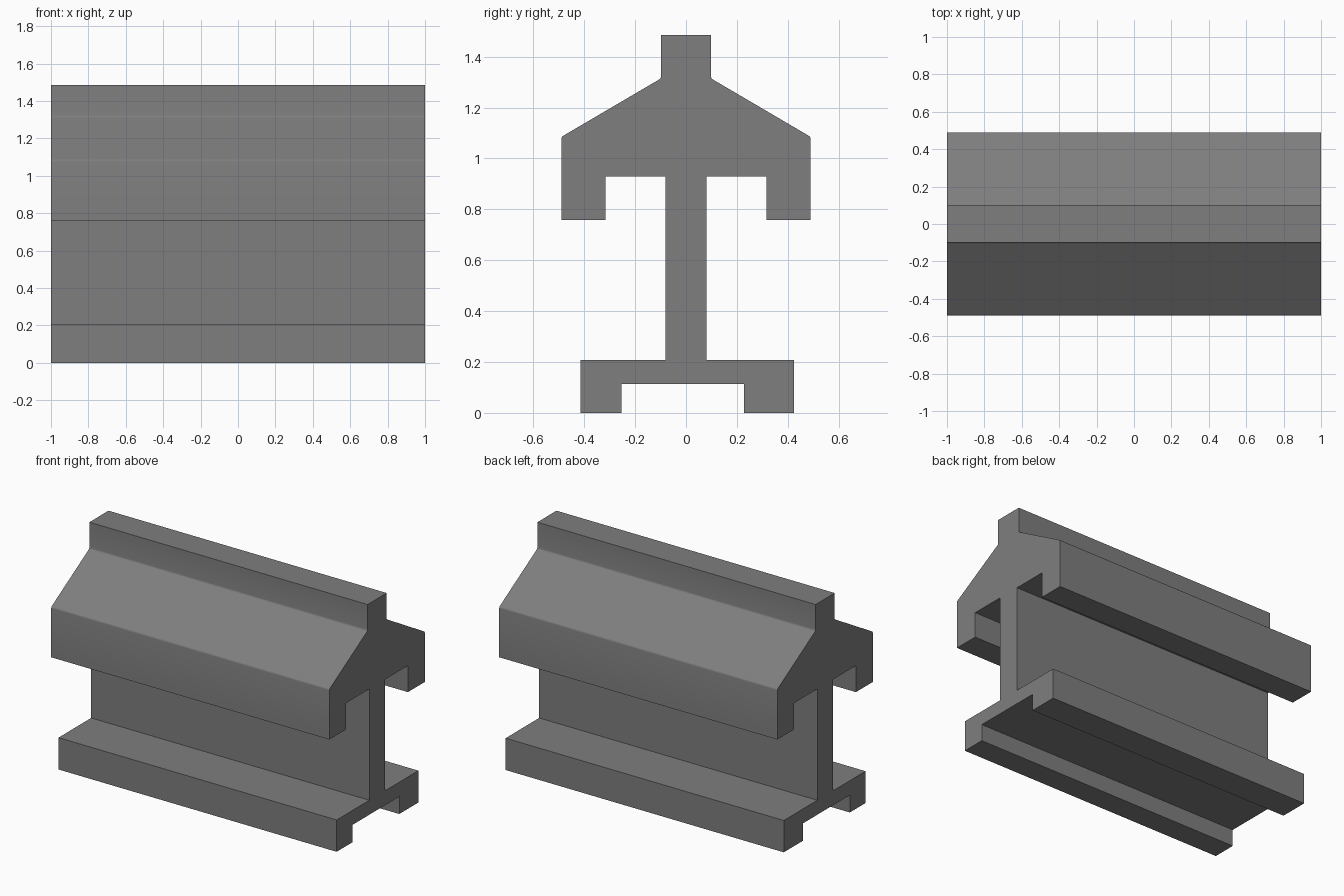
import bpy, bmesh

if "Cube" in bpy.data.objects:
    bpy.data.objects.remove(bpy.data.objects["Cube"])

# Cross-section (y, z), clockwise from the top right of the crest
right_side = [
    (0.098, 1.486), (0.098, 1.315),            # crest
    (0.49, 1.085), (0.49, 0.758),              # sloped head and outer lip
    (0.317, 0.758), (0.317, 0.93),             # lip inside
    (0.08, 0.93), (0.08, 0.207),               # web
    (0.424, 0.207), (0.424, 0.0),              # base flange
    (0.228, 0.0), (0.228, 0.113),              # foot inside
]
# The base is slightly off-centre, so the left side overrides those widths
left_width = {0.424: 0.415, 0.228: 0.254}
left_side = [(-left_width.get(y, y), z) for y, z in reversed(right_side)]
profile = right_side + left_side

# Extrude the section along x
bm = bmesh.new()
end = bm.faces.new([bm.verts.new((-1, y, z)) for y, z in profile])
ext = bmesh.ops.extrude_face_region(bm, geom=[end], use_keep_orig=True)
verts = [e for e in ext["geom"] if isinstance(e, bmesh.types.BMVert)]
bmesh.ops.translate(bm, verts=verts, vec=(2, 0, 0))
bmesh.ops.recalc_face_normals(bm, faces=bm.faces[:])

# Slightly soften the shoulder and neck edges of the head
soft = [e for e in bm.edges
        if abs(e.verts[0].co.x - e.verts[1].co.x) > 1
        and 1.0 < e.verts[0].co.z < 1.4]
bmesh.ops.bevel(bm, geom=soft, offset=0.008, segments=3, profile=0.5, affect='EDGES')

mesh = bpy.data.meshes.new("rail_beam")
bm.to_mesh(mesh)
bm.free()
beam = bpy.data.objects.new("rail_beam", mesh)
bpy.context.collection.objects.link(beam)

# Dark grey steel
steel = bpy.data.materials.new("dark_steel")
steel.diffuse_color = (0.21, 0.21, 0.21, 1)
steel.use_nodes = True
steel.node_tree.nodes["Principled BSDF"].inputs["Base Color"].default_value = steel.diffuse_color
mesh.materials.append(steel)

# Smooth the softened edges only
bpy.context.view_layer.objects.active = beam
beam.select_set(True)
bpy.ops.object.shade_smooth_by_angle(angle=0.52)
